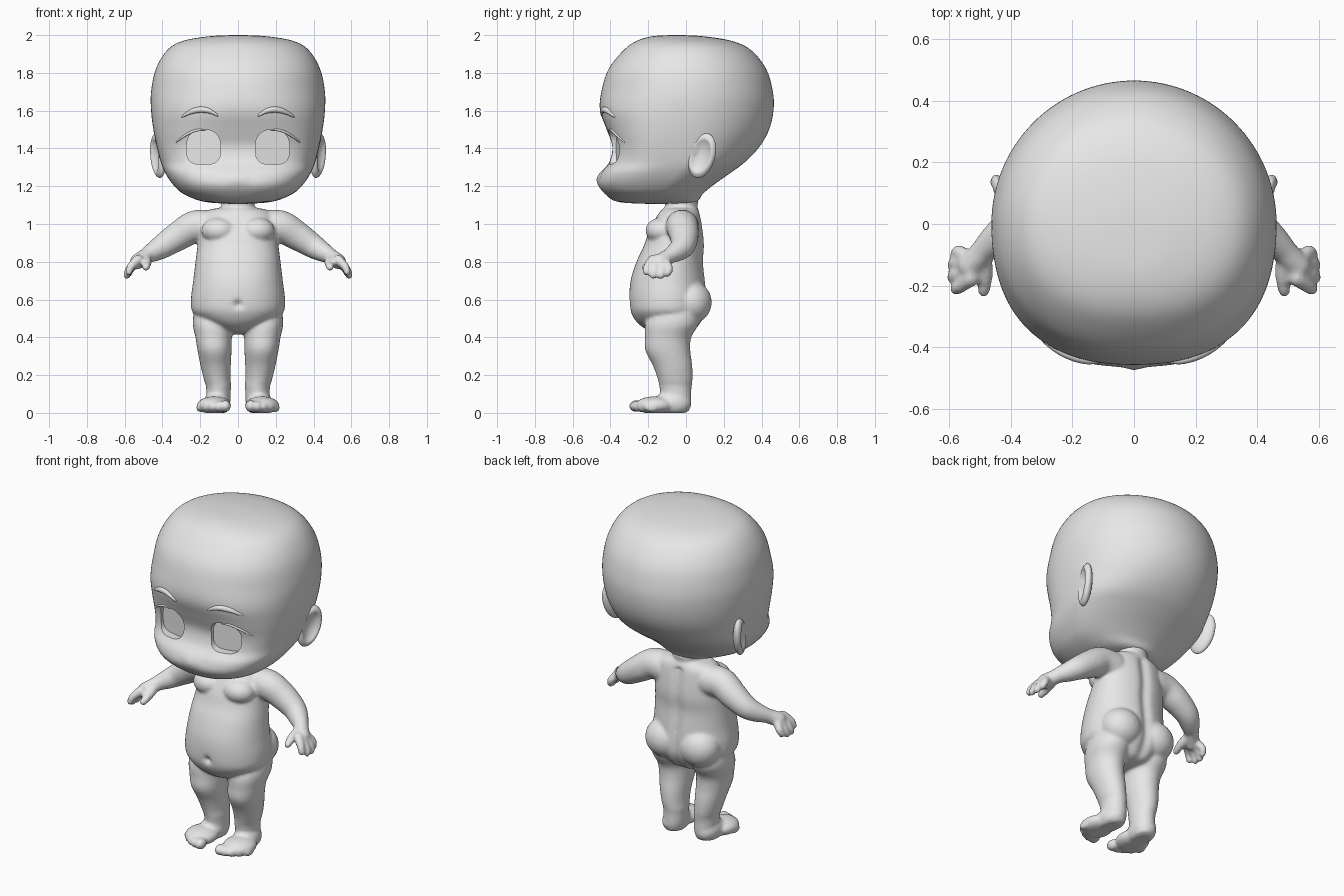
import bpy, bmesh, math
from mathutils import Vector, Matrix

if "Cube" in bpy.data.objects:
    bpy.data.objects.remove(bpy.data.objects["Cube"])

grey = bpy.data.materials.new("light grey clay")
grey.use_nodes = True
grey.diffuse_color = (0.8, 0.8, 0.8, 1)
grey.node_tree.nodes["Principled BSDF"].inputs["Base Color"].default_value = grey.diffuse_color
SIDES = ((1, "left"), (-1, "right"))

def spline(rows, steps):
    """Catmull-Rom through rows of numbers."""
    rows = [Vector(r) for r in rows]
    out = []
    for i in range(len(rows) - 1):
        a, b, c, d = rows[max(i - 1, 0)], rows[i], rows[i + 1], rows[min(i + 2, len(rows) - 1)]
        for k in range(steps):
            t = k / steps
            out.append(b + ((c - a) * t + (a * 2 - b * 5 + c * 4 - d) * t * t
                            + (b * 3 - a - c * 3 + d) * t ** 3) / 2)
    return out + [rows[-1]]

def bridge(bm, rings):
    """Closed skin over rings of points."""
    rings = [[bm.verts.new(p) for p in ring] for ring in rings]
    for lo, hi in zip(rings, rings[1:]):
        for k in range(len(lo)):
            bm.faces.new((lo[k - 1], lo[k], hi[k], hi[k - 1]))
    bm.faces.new(rings[0])
    bm.faces.new(rings[-1])

def circle(count):
    """Cosine and sine pairs around a circle."""
    return [(math.cos(math.tau * k / count), math.sin(math.tau * k / count)) for k in range(count)]

def power(value, n):
    return math.copysign(abs(value) ** n, value)

def loft(bm, rows, steps, sides, centre=lambda z: 0, sculpt=lambda x, y, z: 0):
    """Rows hold: height, half width, front y, back y, widest y, front squareness."""
    rings = []
    for z, w, front, back, mid, square in spline(rows, steps):
        ring = []
        for c, s in circle(sides):
            n = 2 / (2 if s > 0 else square)
            x = centre(z) + power(c, n) * w
            y = mid + ((back if s > 0 else front) - mid) * abs(s) ** n
            ring.append((x, y + sculpt(x, y, z), z))
        rings.append(ring)
    bridge(bm, rings)

def ball(bm, centre, size):
    bmesh.ops.create_icosphere(bm, subdivisions=3, radius=1,
                               matrix=Matrix.Translation(centre) @ Matrix.Diagonal((*size, 1)))

def limb(bm, points, side, steps):
    """Tapered limb of overlapping balls along x, y, z, radius points."""
    for x, y, z, r in spline(points, steps):
        ball(bm, (x * side, y, z), (r, r, r))

def bump(dx, dz, width):
    return math.exp(-(dx * dx + dz * dz) / width ** 2)

def make(name, bm):
    bmesh.ops.recalc_face_normals(bm, faces=bm.faces)
    for f in bm.faces:
        f.smooth = True
    mesh = bpy.data.meshes.new(name)
    bm.to_mesh(mesh)
    bm.free()
    mesh.materials.append(grey)
    ob = bpy.data.objects.new(name, mesh)
    bpy.context.collection.objects.link(ob)
    return ob

# Head: large rounded cranium, hollow eye line, full cheeks, button nose
head_rows = [
    (2, .01, -.06, -.04, -.05, 2), (1.995, .14, -.17, .08, -.03, 2),
    (1.97, .29, -.26, .24, -.01, 2.1), (1.92, .375, -.33, .345, 0, 2.2),
    (1.82, .435, -.41, .425, 0, 2.2), (1.7, .46, -.448, .46, 0, 2.2),
    (1.6, .46, -.455, .463, 0, 2.4), (1.5, .448, -.42, .44, 0, 2.7),
    (1.41, .43, -.39, .39, 0, 3), (1.33, .41, -.405, .315, 0, 3),
    (1.27, .385, -.448, .235, -.05, 3), (1.21, .345, -.462, .15, -.1, 2.8),
    (1.16, .29, -.43, .09, -.14, 2.6), (1.12, .19, -.37, .06, -.14, 2.3),
    (1.108, .07, -.25, 0, -.1, 2), (1.108, .01, -.13, -.11, -.12, 2)]
bm = bmesh.new()
loft(bm, head_rows, 5, 120,
     sculpt=lambda x, y, z: -.014 * bump(x, z - 1.245, .035) if y < 0 else 0)
head = make("head", bm)
bpy.context.view_layer.update()

# Brows and upper lashes: thin tapered strokes lying on the face
strokes = {"brow": (.016, [(.105, 1.573), (.15, 1.598), (.2, 1.605), (.25, 1.594), (.3, 1.567)]),
           "upper_lash": (.008, [(.17, 1.497), (.22, 1.496), (.265, 1.478), (.3, 1.455), (.33, 1.43)])}
for name, (thick, path) in strokes.items():
    for side, label in SIDES:
        pts = spline([head.ray_cast((x * side, -1, z), (0, 1, 0))[1] for x, z in path], 6)
        rings = []
        for i, p in enumerate(pts):
            r = thick * (.15 + .85 * abs(math.sin(math.pi * i / (len(pts) - 1))) ** .6)
            rings.append([p + Vector((0, c * r, s * r)) for c, s in circle(12)])
        bm = bmesh.new()
        bridge(bm, rings)
        make(label + "_" + name, bm)

# Eye sockets: rounded openings with flat backs, cut from the head
bm = bmesh.new()
for side, label in SIDES:
    outline = [(.182 + .09 * power(c, .85 if s > 0 else .6),
                1.408 + .092 * power(s, .85 if s > 0 else .6)) for c, s in circle(40)]
    bridge(bm, [[(x * side, -.6, z) for x, z in outline],
                [(x * side, -.37 + (x - .09) * .2, z) for x, z in outline]])
cutter = make("socket_cutter", bm)
cutter.hide_render = True
cut = head.modifiers.new("sockets", "BOOLEAN")
cut.object, cut.operation, cut.solver = cutter, "DIFFERENCE", "EXACT"
bpy.context.view_layer.objects.active = head
head.select_set(True)
bpy.ops.object.modifier_apply(modifier=cut.name)
bpy.data.objects.remove(cutter)
bpy.ops.object.shade_smooth_by_angle(angle=math.radians(40))

# Ears: flattened shells with a dished middle, flaring out at the back
for side, label in SIDES:
    bm = bmesh.new()
    bmesh.ops.create_uvsphere(bm, u_segments=40, v_segments=28, radius=1)
    for v in bm.verts:
        r = math.hypot(v.co.y, v.co.z)
        if v.co.x > 0 and r < .75:
            v.co.x -= 1.1 * (1 - (r / .75) ** 2) ** .8
    bm.transform(Matrix.Diagonal((side, 1, 1, 1)) @ Matrix.Translation((.423, .085, 1.362))
                 @ Matrix.Rotation(math.radians(-22), 4, "Z")
                 @ Matrix.Rotation(math.radians(-18), 4, "X")
                 @ Matrix.Diagonal((.034, .073, .122, 1)))
    make(label + "_ear", bm)

# Torso: neck, chest, round belly with navel, spine groove
torso_rows = [
    (1.14, .01, -.04, -.02, -.03, 2), (1.13, .085, -.11, .06, -.02, 2),
    (1.09, .09, -.11, .06, -.02, 2), (1.075, .15, -.13, .065, -.02, 2),
    (1.04, .19, -.155, .08, -.02, 2.2), (.95, .205, -.2, .095, -.03, 2.3),
    (.88, .215, -.225, .1, -.04, 2.3), (.8, .225, -.262, .095, -.06, 2.3),
    (.7, .237, -.293, .105, -.08, 2.2), (.6, .249, -.3, .115, -.08, 2.2),
    (.53, .238, -.29, .11, -.08, 2.2), (.47, .16, -.25, .08, -.08, 2.2),
    (.43, .08, -.18, .04, -.07, 2), (.415, .01, -.08, -.06, -.07, 2)]

def torso_detail(x, y, z):
    if y < -.1:
        return .03 * bump(x, z - .575, .018)
    return -.018 * bump(x, 0, .03) if y > 0 and z < 1.05 else 0

bm = bmesh.new()
loft(bm, torso_rows, 6, 120, sculpt=torso_detail)

leg_rows = [
    (.6, .02, -.08, -.02, -.05, 2), (.57, .08, -.16, .06, -.05, 2),
    (.48, .106, -.212, .07, -.06, 2.2), (.4, .096, -.217, .028, -.09, 2.2),
    (.33, .09, -.215, .023, -.09, 2.2), (.25, .08, -.175, .033, -.07, 2.1),
    (.18, .071, -.15, .035, -.06, 2), (.12, .065, -.138, .028, -.05, 2),
    (.05, .062, -.13, .028, -.05, 2), (.008, .05, -.11, .015, -.05, 2)]
arm = [(.15, -.02, .985, .09), (.23, -.02, .985, .086), (.31, -.01, .94, .078),
       (.39, -.015, .888, .066), (.44, -.045, .857, .055), (.482, -.08, .836, .042)]
fingers = [(.578, -.212, .746), (.589, -.174, .728), (.588, -.134, .726), (.578, -.098, .737)]

for side, label in SIDES:
    # Chest and buttock fullness
    ball(bm, (.1 * side, -.13, .965), (.095, .085, .07))
    ball(bm, (.115 * side, .025, .585), (.12, .112, .115))
    # Leg and foot with toes
    loft(bm, leg_rows, 5, 48, centre=lambda z: side * (.103 + .06 * max(z - .15, 0) ** .6))
    ball(bm, (.127 * side, -.165, .04), (.092, .105, .048))
    ball(bm, (.112 * side, -.07, .05), (.07, .1, .07))
    for k in range(5):
        ball(bm, ((.067 + .034 * k) * side, -.262 + .005 * k * k, .036 - .002 * k),
             (.03 - .003 * k, .04, .032 - .002 * k))
    # Arm, palm, fingers and thumb
    limb(bm, arm, side, 6)
    limb(bm, [(.485, -.085, .832, .042), (.53, -.135, .802, .042)], side, 4)
    for x, y, z in fingers:
        limb(bm, [(.53, (y - .14) / 2, .81, .028), (x - .012, y + .008, z + .03, .022),
                  (x, y, z, .019)], side, 5)
    limb(bm, [(.49, -.1, .82, .03), (.483, -.165, .795, .026), (.487, -.217, .77, .02)], side, 5)

# Flat soles
for v in bm.verts:
    v.co.z = max(v.co.z, 0)

# Fuse all body forms into one smooth skin
body = make("body", bm)
skin = body.modifiers.new("fuse", "REMESH")
skin.mode, skin.voxel_size, skin.use_smooth_shade = "VOXEL", .009, True
soft = body.modifiers.new("soften", "SMOOTH")
soft.factor, soft.iterations = .5, 6
